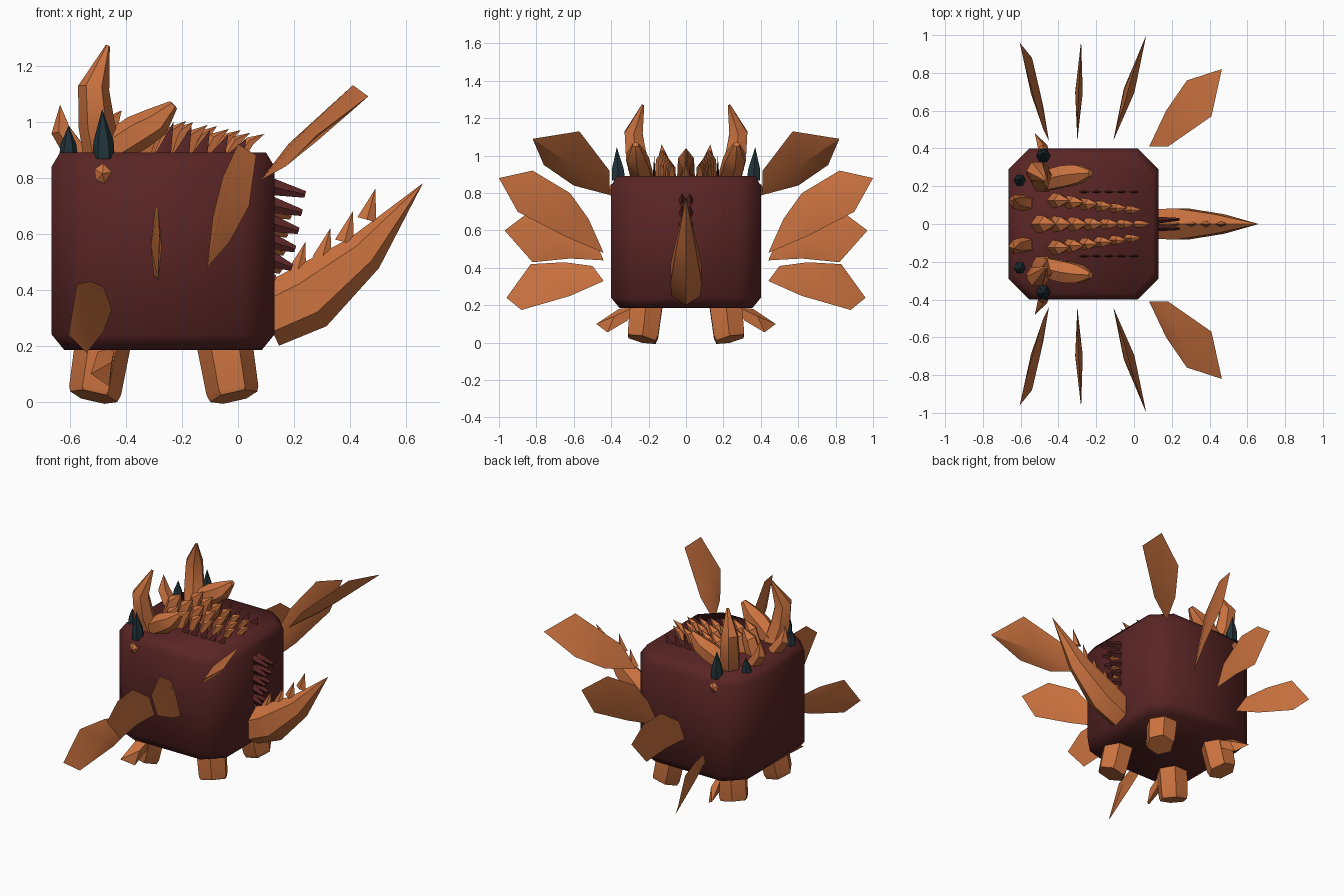
import bpy, bmesh, math
from mathutils import Vector

cube = bpy.data.objects.get("Cube")
if cube:
    bpy.data.objects.remove(cube)


def material(name, color):
    m = bpy.data.materials.new(name)
    m.use_nodes = True
    m.diffuse_color = (*color, 1)
    m.node_tree.nodes["Principled BSDF"].inputs["Base Color"].default_value = (*color, 1)
    return m


MAROON = material("maroon hide", (0.1, 0.018, 0.018))
ORANGE = material("orange horn", (0.6, 0.17, 0.05))
BLUE = material("dark blue spike", (0.015, 0.033, 0.042))


def finish(bm, name, mat, angle=35):
    bmesh.ops.remove_doubles(bm, verts=bm.verts, dist=0.0005)
    bmesh.ops.recalc_face_normals(bm, faces=bm.faces)
    mesh = bpy.data.meshes.new(name)
    bm.to_mesh(mesh)
    bm.free()
    mesh.materials.append(mat)
    ob = bpy.data.objects.new(name, mesh)
    bpy.context.collection.objects.link(ob)
    bpy.ops.object.select_all(action="DESELECT")
    ob.select_set(True)
    bpy.context.view_layer.objects.active = ob
    bpy.ops.object.shade_smooth_by_angle(angle=math.radians(angle))
    return ob


def bridge(bm, rings):
    rings = [[bm.verts.new(p) for p in r] for r in rings]
    n = len(rings[0])
    for a, b in zip(rings, rings[1:]):
        for i in range(n):
            j = (i + 1) % n
            bm.faces.new((a[i], a[j], b[j], b[i]))
    bm.faces.new(rings[0])
    bm.faces.new(rings[-1])


def loft(name, path, radii, mat, sides=6, flat=1.0, angle=35):
    """Horn or limb: rings along a path, 'flat' scales the sideways width."""
    pts = [Vector(p) for p in path]
    rings = []
    for i, (p, r) in enumerate(zip(pts, radii)):
        t = (pts[min(i + 1, len(pts) - 1)] - pts[max(i - 1, 0)]).normalized()
        side = (Vector((0, 1, 0)) - t * t.y).normalized()
        up = t.cross(side)
        ring = []
        for k in range(sides):
            a = math.tau * k / sides
            ring.append(p + side * r * flat * math.sin(a) + up * r * math.cos(a))
        rings.append(ring)
    bm = bmesh.new()
    bridge(bm, rings)
    return finish(bm, name, mat, angle)


def plate(name, outline, thick):
    """Leaf-shaped fin: an outline raised to a ridge on both sides."""
    pts = [Vector(p) for p in outline]
    mid = sum(pts, Vector()) / len(pts)
    normal = Vector()
    for a, b in zip(pts, pts[1:] + pts[:1]):
        normal += (a - mid).cross(b - mid)
    normal.normalize()
    bm = bmesh.new()
    rim = [bm.verts.new(p) for p in pts]
    for s in (-1, 1):
        top = bm.verts.new(mid + normal * thick * s)
        for a, b in zip(rim, rim[1:] + rim[:1]):
            bm.faces.new((a, b, top))
    return finish(bm, name, ORANGE, 25)


def flip(points, s):
    return [(x, y * s, z) for x, y, z in points]


# Body: chamfered box with softened top and bottom rims
def body_ring(z, inset):
    x0, x1, y = -0.665 + inset, 0.13 - inset, 0.4 - inset
    c = 0.11
    return [(x0 + c, -y, z), (x1 - c, -y, z), (x1, c - y, z), (x1, y - c, z),
            (x1 - c, y, z), (x0 + c, y, z), (x0, y - c, z), (x0, c - y, z)]


bm = bmesh.new()
bridge(bm, [body_ring(0.185, 0.045), body_ring(0.24, 0), body_ring(0.84, 0), body_ring(0.89, 0.03)])
finish(bm, "body", MAROON, 60)

# Tail curving up, with spikes on its back
loft("tail", [(0.1, 0, 0.3), (0.25, 0, 0.37), (0.45, 0, 0.53), (0.66, 0, 0.78)],
     [0.11, 0.12, 0.075, 0], ORANGE, flat=0.8)
for i, (x, z) in enumerate([(0.21, 0.47), (0.3, 0.52), (0.38, 0.58), (0.46, 0.66)]):
    loft(f"tail_spike_{i}", [(x, 0, z - 0.01), (x + 0.03, 0, z + 0.1)], [0.035, 0], ORANGE, 4, 0.5)

# Spines running down the rear face
for i in range(5):
    z = 0.76 - 0.065 * i
    reach = 0.24 - 0.012 * i
    for s in (-1, 1):
        loft(f"rear_dark_spine_{i}", [(0.11, 0.02 * s, z + 0.01), (reach, 0.025 * s, z - 0.02)],
             [0.032, 0.012], MAROON, 4, 0.6)
    loft(f"rear_spine_{i}", [(0.11, 0, z - 0.07), (reach - 0.05, 0, z - 0.1)],
         [0.035, 0.01], ORANGE, 4)

# Middle row of spines along the top
for i in range(7):
    x = -0.5 + 0.085 * i
    h = 0.15 - 0.014 * i
    r = 0.05 - 0.005 * i
    loft(f"crest_spine_{i}", [(x, 0, 0.88), (x + 0.035, 0, 0.89 + h * 0.6), (x + 0.085, 0, 0.89 + h)],
         [r, r * 0.9, 0], ORANGE, 5)

for s, side in ((1, "back"), (-1, "front")):
    # Side rows of spines
    for i in range(6):
        x = -0.42 + 0.077 * i
        y = s * (0.125 - 0.01 * i)
        h = 0.14 - 0.014 * i
        r = 0.042 - 0.004 * i
        loft(f"{side}_row_spine_{i}", [(x, y, 0.88), (x + 0.03, y, 0.89 + h * 0.6),
             (x + 0.08, y, 0.89 + h)], [r, r * 0.9, 0], ORANGE, 5)
    for i in range(5):
        x = -0.27 + 0.065 * i
        h = 0.11 - 0.015 * i
        loft(f"{side}_dark_spine_{i}", [(x, 0.17 * s, 0.87), (x + 0.04, 0.17 * s, 0.89 + h)],
             [0.03, 0], MAROON, 4, 0.3)

    # Head horns
    loft(f"{side}_tall_horn", flip([(-0.48, 0.23, 0.87), (-0.505, 0.265, 0.99),
         (-0.515, 0.28, 1.12), (-0.465, 0.23, 1.27)], s), [0.07, 0.065, 0.056, 0.008], ORANGE)
    loft(f"{side}_swept_horn", flip([(-0.47, 0.23, 0.89), (-0.36, 0.255, 0.96),
         (-0.29, 0.265, 1.0), (-0.23, 0.27, 1.06)], s), [0.06, 0.065, 0.055, 0.018], ORANGE)
    loft(f"{side}_brow_horn", flip([(-0.57, 0.11, 0.88), (-0.63, 0.12, 0.97),
         (-0.635, 0.13, 1.06)], s), [0.045, 0.038, 0], ORANGE, 5)
    loft(f"{side}_blue_spike", flip([(-0.48, 0.36, 0.87), (-0.48, 0.365, 0.93),
         (-0.485, 0.37, 1.045)], s), [0.04, 0.036, 0], BLUE)
    loft(f"{side}_small_blue_spike", flip([(-0.605, 0.23, 0.87), (-0.605, 0.235, 0.92),
         (-0.605, 0.24, 0.985)], s), [0.034, 0.028, 0], BLUE)

    # Eye stud
    plate(f"{side}_eye", flip([(-0.51, 0.4, 0.83), (-0.48, 0.4, 0.85), (-0.45, 0.4, 0.82),
          (-0.475, 0.4, 0.78), (-0.505, 0.4, 0.79)], s), 0.02)

    # Legs
    loft(f"{side}_head_leg", flip([(-0.48, 0.21, 0.22), (-0.51, 0.23, 0.04), (-0.515, 0.235, 0.018)], s),
         [0.1, 0.094, 0.086], ORANGE)
    loft(f"{side}_tail_leg", flip([(-0.05, 0.21, 0.22), (-0.02, 0.23, 0.04), (-0.015, 0.235, 0.018)], s),
         [0.1, 0.094, 0.086], ORANGE)

    # Fins floating beside the body
    plate(f"{side}_tail_fin", flip([(0.08, 0.41, 0.79), (0.18, 0.41, 0.92), (0.41, 0.57, 1.13),
          (0.465, 0.82, 1.09), (0.28, 0.76, 0.95), (0.17, 0.6, 0.84)], s), 0.03)
    plate(f"{side}_large_fin", flip([(-0.11, 0.44, 0.48), (-0.09, 0.52, 0.66), (-0.055, 0.62, 0.8),
          (0, 0.82, 0.92), (0.065, 1.0, 0.88), (0.04, 0.9, 0.7), (-0.03, 0.65, 0.57)], s), 0.03)
    plate(f"{side}_middle_fin", flip([(-0.3, 0.44, 0.44), (-0.3, 0.5, 0.58), (-0.295, 0.68, 0.7),
          (-0.285, 0.85, 0.69), (-0.28, 0.97, 0.6), (-0.285, 0.82, 0.43), (-0.295, 0.62, 0.45)], s), 0.02)
    plate(f"{side}_head_fin", flip([(-0.45, 0.44, 0.33), (-0.48, 0.5, 0.41), (-0.525, 0.65, 0.43),
          (-0.575, 0.83, 0.42), (-0.605, 0.96, 0.24), (-0.54, 0.88, 0.175), (-0.48, 0.62, 0.25)], s), 0.025)
    plate(f"{side}_small_fin", flip([(-0.44, 0.28, 0.19), (-0.5, 0.36, 0.18), (-0.525, 0.48, 0.1),
          (-0.46, 0.42, 0.055), (-0.45, 0.31, 0.12)], s), 0.03)
